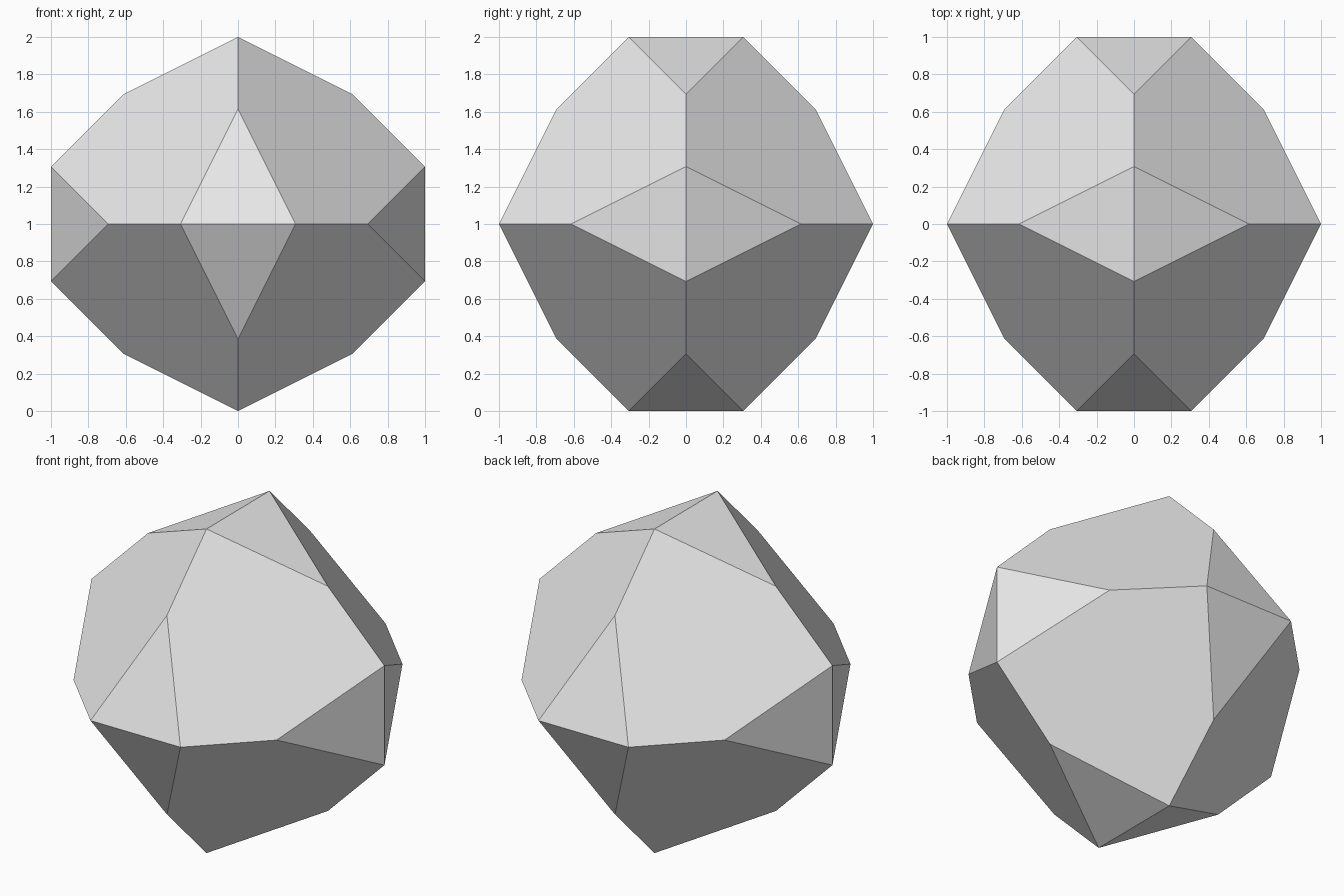
import bpy
import bmesh
from itertools import product

if "Cube" in bpy.data.objects:
    bpy.data.objects.remove(bpy.data.objects["Cube"], do_unlink=True)

S = 1.307  # octahedron size; the twelve cuts lie on 2a + b = 2
CORNERS = [(S - 1, 1, 0), (0, 2 - S, 2 * S - 2)]

grey = bpy.data.materials.new("light grey")
grey.use_nodes = True
colour = (0.8, 0.8, 0.8, 1)
grey.diffuse_color = colour
grey.node_tree.nodes["Principled BSDF"].inputs["Base Color"].default_value = colour

# Mirror each corner through every axis and rotate it cyclically
points = set()
for corner in CORNERS:
    for signs in product((1, -1), repeat=3):
        x, y, z = (c * s + 0.0 for c, s in zip(corner, signs))
        points |= {(x, y, z), (z, x, y), (y, z, x)}

# Wrap the corners and merge the coplanar triangles into flat facets
bm = bmesh.new()
for x, y, z in sorted(points):
    bm.verts.new((x, y, z + 1))
bmesh.ops.convex_hull(bm, input=bm.verts[:])
bmesh.ops.dissolve_limit(bm, angle_limit=0.02, verts=bm.verts[:], edges=bm.edges[:])
bmesh.ops.recalc_face_normals(bm, faces=bm.faces[:])

mesh = bpy.data.meshes.new("faceted_solid")
bm.to_mesh(mesh)
bm.free()
mesh.materials.append(grey)
bpy.context.collection.objects.link(bpy.data.objects.new("faceted_solid", mesh))
